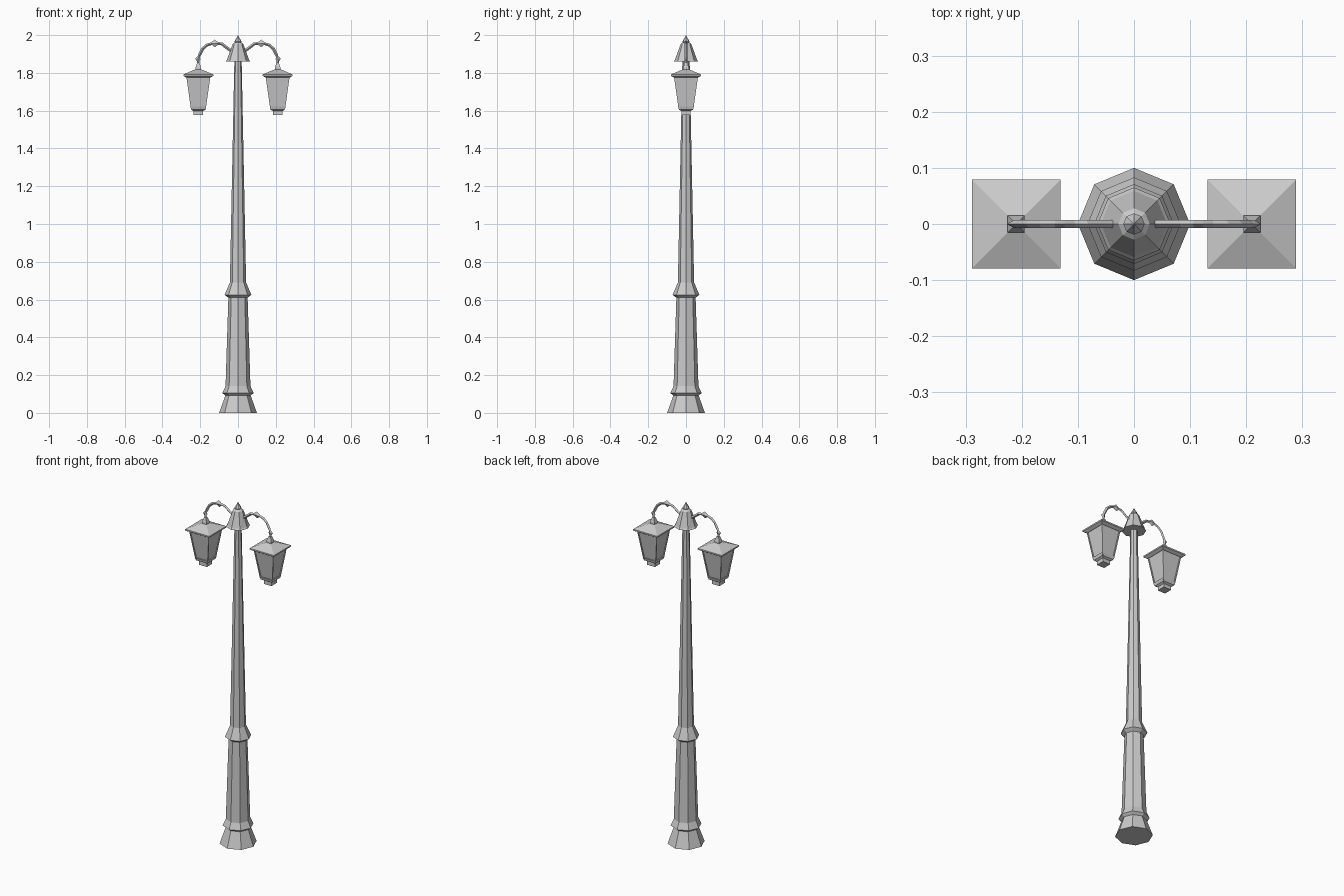
import bpy, bmesh, math
from mathutils import Vector

if "Cube" in bpy.data.objects:
    bpy.data.objects.remove(bpy.data.objects["Cube"])


def make_object(name, rings):
    """Skin a list of equal-length point rings and cap both ends."""
    bm = bmesh.new()
    loops = [[bm.verts.new(p) for p in ring] for ring in rings]
    n = len(loops[0])
    for a, b in zip(loops, loops[1:]):
        for i in range(n):
            j = (i + 1) % n
            bm.faces.new((a[i], a[j], b[j], b[i]))
    bm.faces.new(loops[0][::-1])
    bm.faces.new(loops[-1])
    bmesh.ops.remove_doubles(bm, verts=bm.verts, dist=0.00005)
    bmesh.ops.recalc_face_normals(bm, faces=bm.faces)
    mesh = bpy.data.meshes.new(name)
    bm.to_mesh(mesh)
    bm.free()
    obj = bpy.data.objects.new(name, mesh)
    bpy.context.collection.objects.link(obj)
    return obj


def octagon(name, profile):
    return make_object(name, [
        [(r * math.cos(i * math.pi / 4), r * math.sin(i * math.pi / 4), z)
         for i in range(8)] for r, z in profile])


def square(name, profile):
    """Rings given as (centre x, centre y, half width, z)."""
    corners = ((-1, -1), (1, -1), (1, 1), (-1, 1))
    return make_object(name, [
        [(cx + h * sx, cy + h * sy, z) for sx, sy in corners]
        for cx, cy, h, z in profile])


# Octagonal post with stepped collars
octagon("post", [(0.10, 0), (0.067, 0.092), (0.083, 0.105), (0.066, 0.142),
                 (0.051, 0.61), (0.071, 0.625), (0.043, 0.69), (0.019, 1.88)])

# Flared cap and pointed finial
octagon("cap", [(0.065, 1.86), (0.059, 1.868), (0.028, 1.953), (0.017, 1.962)])
octagon("finial", [(0.012, 1.955), (0.019, 1.967), (0.008, 1.985), (0.0008, 2.0)])

# Arm path: x, z, in-plane radius (the wide points form the knobs)
arm_path = [(0.03, 1.912, .008), (0.055, 1.93, .008), (0.085, 1.953, .008),
            (0.106, 1.956, .007), (0.123, 1.956, .020), (0.14, 1.955, .007),
            (0.165, 1.947, .008), (0.187, 1.928, .008), (0.203, 1.897, .008),
            (0.208, 1.887, .006), (0.213, 1.875, .014), (0.211, 1.86, .006),
            (0.21, 1.835, .008)]


def arm(name, side):
    rings = []
    for i, (x, z, r) in enumerate(arm_path):
        a = arm_path[max(i - 1, 0)]
        b = arm_path[min(i + 1, len(arm_path) - 1)]
        t = Vector((b[0] - a[0], 0, b[1] - a[1])).normalized()
        n = Vector((-t.z, 0, t.x)) * r
        y = Vector((0, 0.007, 0))
        c = Vector((x, 0, z))
        rings.append([(side * p.x, p.y, p.z) for p in (c + n, c + y, c - n, c - y)])
    make_object(name, rings)


def lantern(label, x):
    # Hipped roof with a square hanger on top
    square(label + "_roof", [(x, 0, .064, 1.775), (x, 0, .079, 1.784),
                             (x, 0, .079, 1.792), (x, 0, .015, 1.819)])
    square(label + "_hanger", [(x, 0, .015, 1.815), (x, 0, .015, 1.828),
                               (x, 0, .006, 1.855)])
    # Tapered glass and corner bars
    square(label + "_glass", [(x, 0, .035, 1.612), (x, 0, .060, 1.778)])
    for sx in (-1, 1):
        for sy in (-1, 1):
            square(label + "_bar", [(x + sx * .036, sy * .036, .0035, 1.61),
                                    (x + sx * .060, sy * .060, .0035, 1.78)])
    # Bottom rail and stepped foot
    square(label + "_foot", [(x, 0, .025, 1.577), (x, 0, .025, 1.598),
                             (x, 0, .037, 1.605), (x, 0, .042, 1.622)])


for label, side in (("left", -1), ("right", 1)):
    arm(label + "_arm", side)
    lantern(label + "_lantern", side * 0.21)
